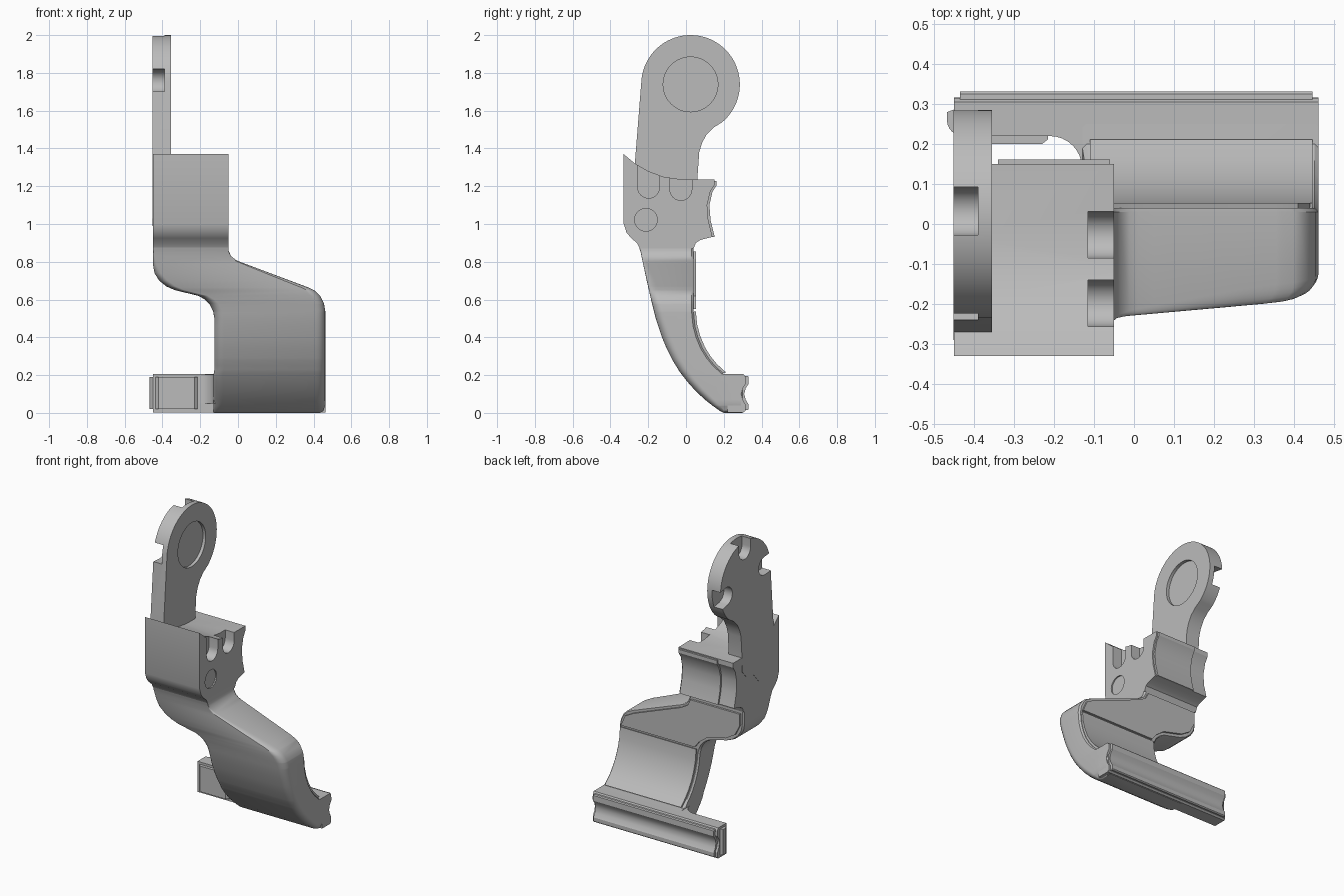
import bpy
import bmesh
from math import sin, cos, radians, pi

cube = bpy.data.objects.get("Cube")
if cube:
    bpy.data.objects.remove(cube, do_unlink=True)

# One plain material for the whole lever
GREY = (0.5, 0.5, 0.5, 1.0)
grey = bpy.data.materials.new("light grey")
grey.use_nodes = True
grey.diffuse_color = GREY
for node in grey.node_tree.nodes:
    if node.type == "BSDF_PRINCIPLED":
        node.inputs["Base Color"].default_value = GREY


def finish(name, bm):
    """Turn a bmesh into a linked object with the shared material."""
    bmesh.ops.recalc_face_normals(bm, faces=bm.faces[:])
    mesh = bpy.data.meshes.new(name)
    bm.to_mesh(mesh)
    bm.free()
    mesh.materials.append(grey)
    obj = bpy.data.objects.new(name, mesh)
    bpy.context.collection.objects.link(obj)
    return obj


def loft(name, rings):
    """Skin a list of equal-length closed rings and cap both ends."""
    bm = bmesh.new()
    rows = [[bm.verts.new(co) for co in ring] for ring in rings]
    count = len(rows[0])
    for low, high in zip(rows, rows[1:]):
        for i in range(count):
            j = (i + 1) % count
            bm.faces.new((low[i], low[j], high[j], high[i]))
    bm.faces.new(rows[0])
    bm.faces.new(rows[-1])
    return finish(name, bm)


def extrude(name, profile, start, end, axis="x"):
    """Extrude a flat profile along one axis."""
    place = {"x": lambda a, b, t: (t, a, b),
             "y": lambda a, b, t: (a, t, b),
             "z": lambda a, b, t: (a, b, t)}[axis]
    return loft(name, [[place(a, b, t) for a, b in profile] for t in (start, end)])


def arc(cx, cy, radius, first, last, steps=12):
    angles = [radians(first + (last - first) * i / steps) for i in range(steps + 1)]
    return [(cx + radius * cos(a), cy + radius * sin(a)) for a in angles]


def disc(cx, cy, radius):
    return arc(cx, cy, radius, 0, 360, 48)[:-1]


def slot(cx, cy, radius, length, turn=0):
    """U-shaped outline whose open end points along the turn angle."""
    shape = arc(0, 0, radius, 180, 360) + [(radius, length), (-radius, length)]
    c, s = cos(radians(turn - 90)), sin(radians(turn - 90))
    return [(cx + a * c - b * s, cy + a * s + b * c) for a, b in shape]


def cut(obj, cutters):
    """Subtract the cutters from the object and discard them."""
    for cutter in cutters:
        mod = obj.modifiers.new("cut", "BOOLEAN")
        mod.operation = "DIFFERENCE"
        mod.solver = "EXACT"
        mod.object = cutter
        bpy.context.view_layer.objects.active = obj
        bpy.ops.object.modifier_apply(modifier=mod.name)
        bpy.data.objects.remove(cutter, do_unlink=True)


def sample(table, z):
    """Linear lookup in a list of (height, value) pairs."""
    for (z0, v0), (z1, v1) in zip(table, table[1:]):
        if z <= z1:
            return v0 + (v1 - v0) * (z - z0) / (z1 - z0)
    return table[-1][1]


# Pivot plate with a rounded head
HEAD_Y, HEAD_Z, HEAD_R = 0.024, 1.739, 0.261
head = arc(HEAD_Y, HEAD_Z, HEAD_R, -50, 173, 48)
neck_front = [(-0.27, 1.33), (-0.29, 1.03), (-0.2, 0.99), (-0.12, 1.01)]
neck_back = [(-0.06, 1.08), (0.02, 1.1), (0.055, 1.14), (0.06, 1.24), (0.07, 1.38),
             (0.085, 1.43), (0.11, 1.475), (0.145, 1.51)]
plate = extrude("pivot_plate", head + neck_front + neck_back, -0.452, -0.355)
pocket = extrude("pocket_cutter", disc(HEAD_Y, HEAD_Z, 0.145), -0.375, -0.3)
notches = []
for turn in (-10, 88, 175):
    a = radians(turn)
    outline = slot(HEAD_Y + 0.2 * cos(a), HEAD_Z + 0.2 * sin(a), 0.06, 0.2, turn)
    notches.append(extrude("notch_cutter", outline, -0.5, -0.39))
cut(plate, [pocket] + notches)

# Hook block with two slots and a round mark on its left side
block_top = [(-0.33, 1.37), (-0.27, 1.32), (-0.2, 1.28), (-0.12, 1.25), (-0.03, 1.237), (0.15, 1.235)]
block_back = [(0.15, 1.205), (0.128, 1.17), (0.112, 1.1), (0.118, 1.02), (0.14, 0.932)]
block_base = [(0.075, 0.915), (0.052, 0.9), (0.04, 0.87), (-0.245, 0.87), (-0.26, 0.9),
              (-0.29, 0.925), (-0.315, 0.955), (-0.33, 1.0)]
block = extrude("hook_block", block_top + block_back + block_base, -0.45, -0.05)
cut(block, [
    extrude("front_slot_cutter", slot(-0.198, 1.195, 0.058, 0.3, 90), -0.115, 0),
    extrude("back_slot_cutter", slot(-0.027, 1.183, 0.058, 0.3, 90), -0.115, 0),
    extrude("mark_cutter", disc(-0.212, 1.022, 0.06), -0.058, 0),
])

# Raised hollow pad on the back of the block
pad_inner = [(y - 0.02, z) for y, z in reversed(block_back)]
pad_outer = [(y + 0.012, z) for y, z in block_back]
extrude("block_pad", [(0.13, 1.228), (0.162, 1.228)] + pad_outer + pad_inner, -0.34, -0.06)

# Curved arm, lofted upward from height tables
front = [(0, 0.2), (0.01, 0.18), (0.035, 0.145), (0.07, 0.1), (0.12, 0.047), (0.17, 0.003),
         (0.22, -0.035), (0.28, -0.072), (0.34, -0.102), (0.4, -0.127), (0.5, -0.16),
         (0.6, -0.185), (0.7, -0.208), (0.85, -0.24), (0.9, -0.255)]
back = [(0, 0.3), (0.204, 0.3), (0.206, 0.2), (0.25, 0.152), (0.29, 0.119), (0.34, 0.088),
        (0.4, 0.063), (0.46, 0.047), (0.53, 0.04), (0.9, 0.04)]
right = [(0, -0.13), (0.2, -0.13), (0.23, -0.125), (0.5, -0.125), (0.54, -0.132),
         (0.575, -0.15), (0.6, -0.175), (0.62, -0.21), (0.65, -0.335), (0.67, -0.38),
         (0.7, -0.417), (0.74, -0.442), (0.785, -0.45), (0.9, -0.45)]
left = [(0, 0.435), (0.01, 0.45), (0.04, 0.462), (0.54, 0.462), (0.58, 0.455), (0.62, 0.435),
        (0.645, 0.41), (0.665, 0.37), (0.8, 0.01), (0.81, -0.012), (0.83, -0.037),
        (0.86, -0.05), (0.9, -0.05)]
rounding = [(0, 0.02), (0.06, 0.05), (0.68, 0.05), (0.85, 0.004), (0.9, 0.002)]
rings = []
for z in sorted({row[0] for table in (front, back, right, left) for row in table}):
    x0, x1, y0, y1 = (sample(t, z) for t in (right, left, front, back))
    r = sample(rounding, z)
    section = arc(x0 + r, y0 + r, r, 180, 270, 6) + arc(x1 - r, y0 + r, r, 270, 360, 6)
    b = 0.01
    section += [(x1, y1 - b), (x1 - b, y1), (x0 + b, y1), (x0, y1 - b)]
    rings.append([(x, y, z) for x, y in section])
loft("curved_arm", rings)

# Raised flat panel on the upper back of the arm
panel = [(-0.43, 0.855), (-0.07, 0.855), (-0.05, 0.815), (0, 0.785), (0.35, 0.652),
         (0.41, 0.62), (0.44, 0.55), (-0.1, 0.55), (-0.13, 0.59), (-0.19, 0.635),
         (-0.33, 0.67), (-0.395, 0.71), (-0.43, 0.78)]
extrude("upper_back_panel", panel, 0.03, 0.053, "y")

# Raised hollow panel on the lower back of the arm
curve = [(y, z) for z, y in back if 0.205 < z < 0.6]
offset = [(y + 0.012, z + 0.008) for y, z in curve]
inside = [(y - 0.02, z) for y, z in reversed(curve)]
extrude("lower_back_panel", offset + inside, -0.11, 0.447)

# Foot bar with a grooved back
groove = [(0.315, 0.19), (0.316, 0.155), (0.3, 0.13), (0.292, 0.1), (0.3, 0.07), (0.315, 0.045)]
extrude("foot_bar", [(0.22, 0.205), (0.305, 0.205)] + groove
        + [(0.315, 0.012), (0.305, 0.003), (0.22, 0.003)], -0.45, 0.462)
strip = [(y + 0.016, z) for y, z in groove]
extrude("foot_bar_pad", [(0.28, 0.196), (0.325, 0.196)] + strip
        + [(0.331, 0.02), (0.325, 0.014), (0.28, 0.014)], -0.435, 0.447)

# Pad wrapped round the free end of the bar
ends = arc(-0.428, 0.26, 0.04, 180, 270, 6)
wrap = ends[:-1] + [(-0.42, 0.2), (-0.23, 0.2), (-0.215, 0.212), (-0.215, 0.29),
                    (-0.44, 0.29), (-0.468, 0.28)]
extrude("bar_end_pad", wrap, 0.02, 0.19, "z")

# Fillet between the bar and the arm
fillet = arc(-0.21, 0.14, 0.08, 90, 0, 8) + [(-0.1, 0.14), (-0.1, 0.25), (-0.21, 0.25)]
extrude("bar_fillet", fillet, 0.05, 0.204, "z")

# Smooth the rounded surfaces and keep the edges crisp
bpy.ops.object.select_all(action="DESELECT")
for obj in bpy.context.collection.objects:
    if obj.type == "MESH" and grey.name in obj.data.materials:
        obj.select_set(True)
        bpy.context.view_layer.objects.active = obj
bpy.ops.object.shade_smooth_by_angle(angle=pi / 6)
